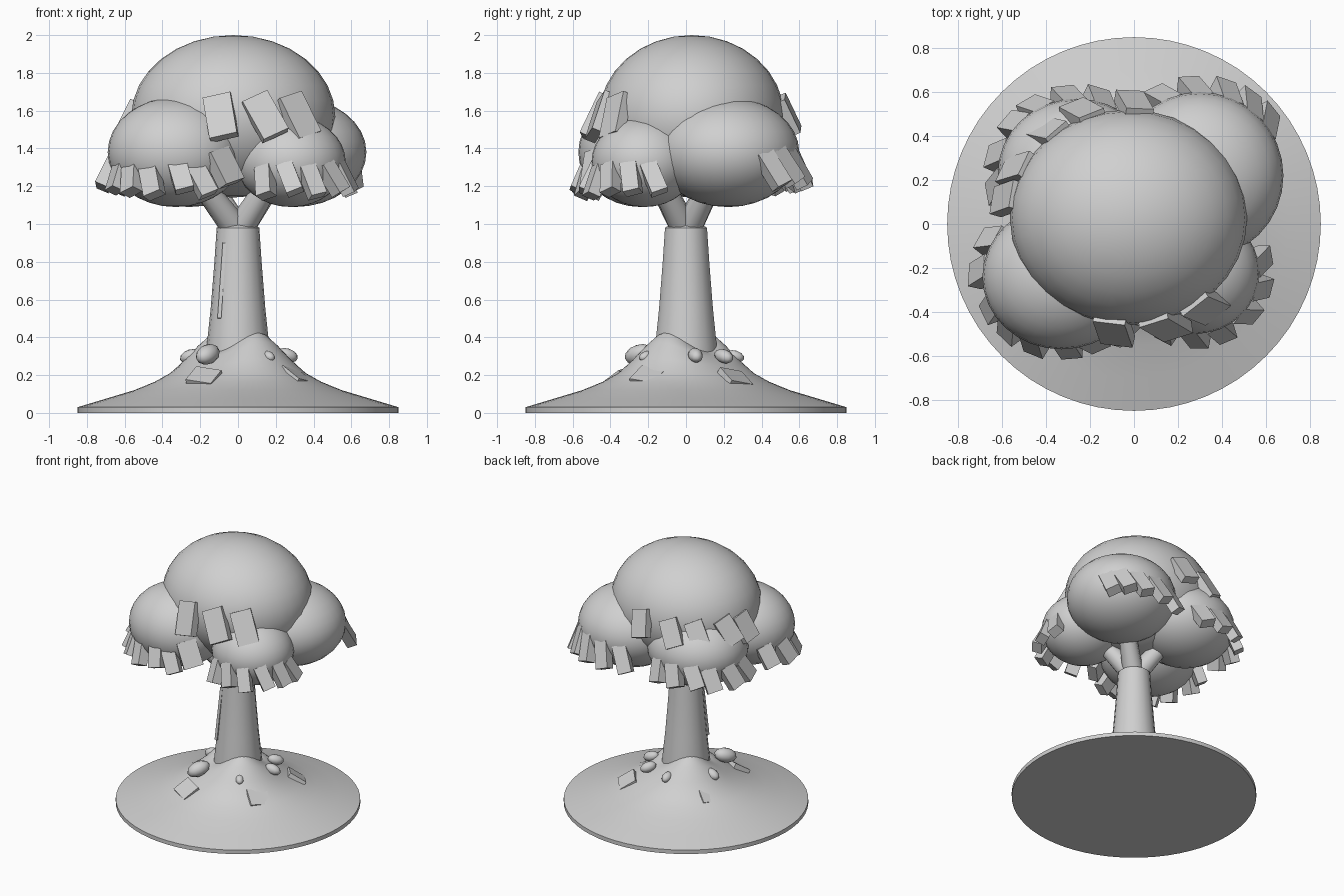
import bpy, bmesh, random
from math import sin, cos, radians, sqrt, pi, atan2
from mathutils import Matrix, Euler, Vector

random.seed(4)
cube = bpy.data.objects.get("Cube")
if cube:
    bpy.data.objects.remove(cube)

grey = bpy.data.materials.new("plain_grey")
grey.use_nodes = True
grey.diffuse_color = (0.63, 0.63, 0.63, 1)
grey.node_tree.nodes["Principled BSDF"].inputs["Base Color"].default_value = (0.63, 0.63, 0.63, 1)


def finish(bm, name, angle=None):
    bmesh.ops.recalc_face_normals(bm, faces=bm.faces)
    mesh = bpy.data.meshes.new(name)
    bm.to_mesh(mesh)
    bm.free()
    mesh.materials.append(grey)
    obj = bpy.data.objects.new(name, mesh)
    bpy.context.collection.objects.link(obj)
    if angle:
        bpy.ops.object.select_all(action='DESELECT')
        obj.select_set(True)
        bpy.context.view_layer.objects.active = obj
        bpy.ops.object.shade_smooth_by_angle(angle=radians(angle))
    return obj


def lathe(name, profile, sides, shape=lambda a, r, z: (r, z), angle=40):
    """Closed turned solid; shape() may vary radius and height with direction."""
    bm = bmesh.new()
    rings = []
    for r, z in profile:
        ring = []
        for i in range(sides):
            a = 2 * pi * i / sides
            rr, zz = shape(a, r, z)
            ring.append(bm.verts.new((rr * cos(a), rr * sin(a), zz)))
        rings.append(ring)
    for low, high in zip(rings, rings[1:]):
        for i in range(sides):
            j = (i + 1) % sides
            bm.faces.new((low[i], low[j], high[j], high[i]))
    bm.faces.new(rings[0][::-1])
    bm.faces.new(rings[-1])
    return finish(bm, name, angle)


def ellipsoid(name, centre, radii, rot=(0, 0, 0), segs=32):
    bm = bmesh.new()
    bmesh.ops.create_uvsphere(bm, u_segments=segs, v_segments=segs // 2, radius=1)
    turn = Euler(rot).to_matrix().to_4x4()
    bm.transform(Matrix.Translation(centre) @ turn @ Matrix.Diagonal((*radii, 1)))
    return finish(bm, name, 60)


def slab(name, centre, size, rot):
    bm = bmesh.new()
    bmesh.ops.create_cube(bm, size=1)
    turn = Euler(rot).to_matrix().to_4x4()
    bm.transform(Matrix.Translation(centre) @ turn @ Matrix.Diagonal((*size, 1)))
    return finish(bm, name)


def branch(name, start, end, r1, r2):
    bm = bmesh.new()
    start, end = Vector(start), Vector(end)
    axis = end - start
    bmesh.ops.create_cone(bm, cap_ends=True, segments=10, radius1=r1, radius2=r2, depth=axis.length)
    turn = axis.to_track_quat('Z', 'Y').to_matrix().to_4x4()
    bm.transform(Matrix.Translation((start + end) / 2) @ turn)
    return finish(bm, name, 40)


# Ground mound, climbing higher along two opposite roots
def rooted(a, r, z):
    lift = max(0, z - 0.2) * 0.28 * cos(2 * (a + pi / 4))
    return r, z + lift


lathe("ground_mound", [(0.85, 0), (0.85, 0.03), (0.7, 0.075), (0.55, 0.12), (0.44, 0.165),
                       (0.36, 0.21), (0.29, 0.27), (0.22, 0.335), (0.17, 0.37), (0.1, 0.39)],
      64, rooted)

# Trunk
lathe("trunk", [(0.175, 0.2), (0.165, 0.36), (0.145, 0.55), (0.125, 0.8), (0.113, 0.98), (0.08, 1.0)], 18)
slab("bark_splinter", (-0.085, -0.1, 0.7), (0.02, 0.03, 0.4), (radians(-4), radians(4), 0))

# Crown: a dome over four lobes
lobes = {
    "crown_dome": ((-0.025, 0.03, 1.57), (0.54, 0.49, 0.43)),
    "front_right_lobe": ((-0.33, -0.24, 1.38), (0.36, 0.33, 0.29)),
    "front_left_lobe": ((0.28, -0.22, 1.33), (0.29, 0.28, 0.24)),
    "back_left_lobe": ((0.3, 0.22, 1.38), (0.38, 0.38, 0.29)),
    "back_right_lobe": ((-0.26, 0.23, 1.36), (0.36, 0.34, 0.27)),
}
for name, (centre, radii) in lobes.items():
    ellipsoid(name, centre, radii)

# Short fork, one limb reaching into each lower lobe
for name, ((x, y, z), radii) in lobes.items():
    if "lobe" in name:
        branch("fork_limb", (0, 0, 0.96), (x * 0.55, y * 0.55, 1.2), 0.075, 0.06)

# Leaf blocks hanging around the lobes: lobe, height, directions, block size
rows = [
    ("front_right_lobe", 1.28, (152, 178), (0.11, 0.07, 0.16)),
    ("front_right_lobe", 1.24, (203, 228, 250, 272, 292), (0.1, 0.07, 0.17)),
    ("front_right_lobe", 1.29, (314,), (0.14, 0.07, 0.19)),
    ("front_left_lobe", 1.24, (240, 268, 293, 318, 343, 8), (0.09, 0.07, 0.17)),
    ("back_left_lobe", 1.29, (38, 55, 74, 93, 112), (0.1, 0.07, 0.2)),
    ("back_right_lobe", 1.26, (75, 97, 120, 142, 165, 192), (0.11, 0.07, 0.17)),
    ("crown_dome", 1.55, (262, 286, 309), (0.15, 0.06, 0.24)),
    ("crown_dome", 1.56, (88, 110, 131, 152, 173), (0.13, 0.06, 0.2)),
]
for lobe, z, directions, size in rows:
    (cx, cy, cz), (rx, ry, rz) = lobes[lobe]
    k = sqrt(1 - ((z - cz) / rz) ** 2)
    for d in directions:
        a = radians(d + random.uniform(-3, 3))
        pos = Vector((cx + (rx * k + 0.02) * cos(a), cy + (ry * k + 0.02) * sin(a),
                      z + random.uniform(-0.02, 0.02)))
        rot = (radians(-24), radians(random.uniform(-24, -12)), a + pi / 2)
        slab("leaf_block", pos, size, rot)

# Stones set into the mound near the trunk
stones = [(-0.16, -0.25, 0.31, 0.085), (0.16, -0.21, 0.3, 0.045), (0.26, 0.05, 0.305, 0.06),
          (0.18, 0.2, 0.3, 0.06), (-0.02, 0.26, 0.3, 0.05), (-0.25, 0.04, 0.3, 0.06)]
for x, y, z, r in stones:
    ellipsoid("stone", (x, y, z), (r, r * 0.65, r * 0.6), (0, 0.3, atan2(y, x)), 12)

# Flat chips lying on the slope
chips = [(-0.18, -0.36, 0.185), (0.31, 0.26, 0.18), (0.31, -0.2, 0.19), (-0.31, 0.16, 0.195)]
for x, y, z in chips:
    slab("ground_chip", (x, y, z), (0.15, 0.13, 0.04), (radians(33), radians(8), atan2(y, x) + pi / 2))
